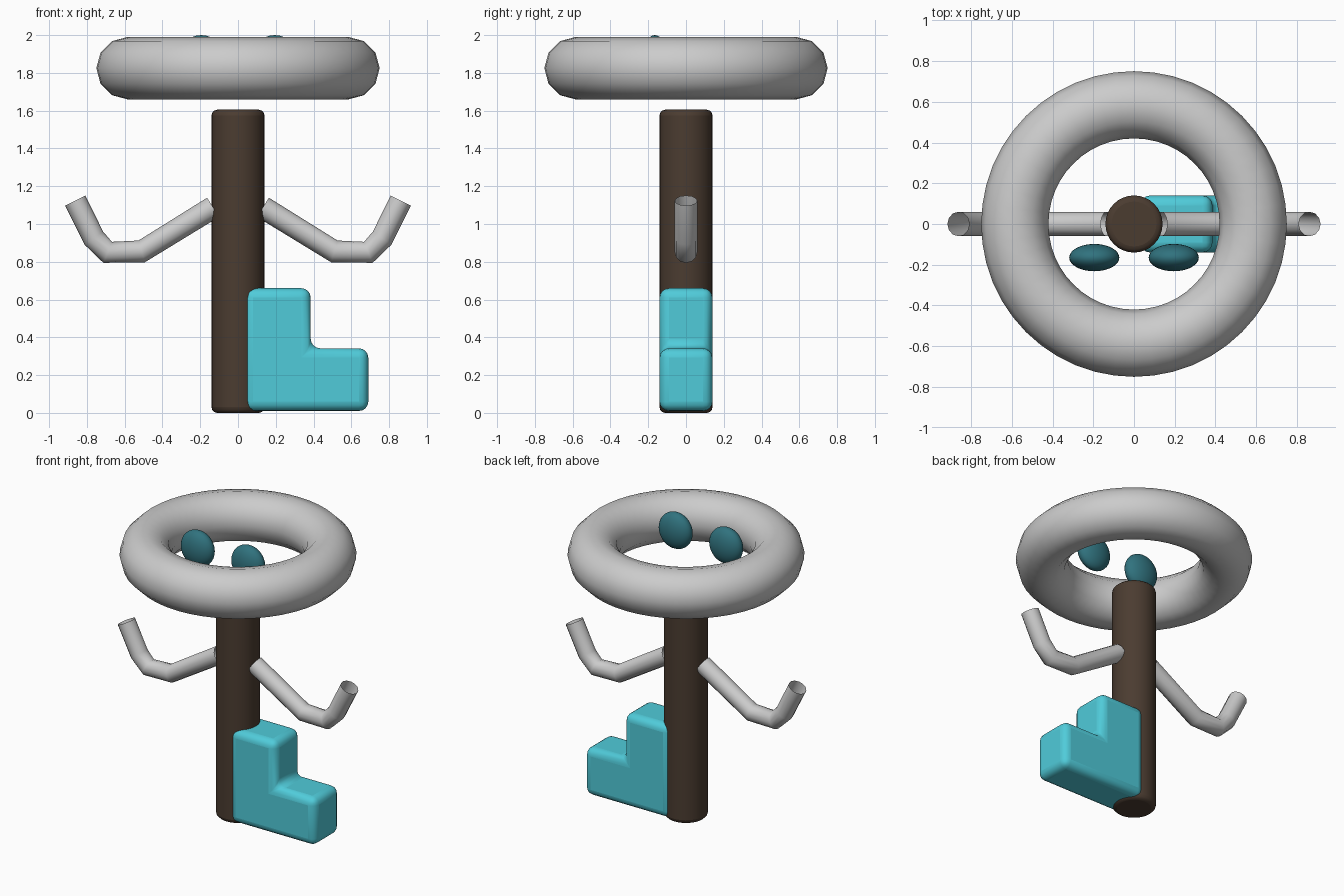
import bpy, bmesh, math

if "Cube" in bpy.data.objects:
    bpy.data.objects.remove(bpy.data.objects["Cube"])


def colour(obj, name, rgb):
    mat = bpy.data.materials.get(name) or bpy.data.materials.new(name)
    mat.diffuse_color = (*rgb, 1)
    mat.use_nodes = True
    mat.node_tree.nodes["Principled BSDF"].inputs["Base Color"].default_value = mat.diffuse_color
    obj.data.materials.append(mat)


def bevel(obj, width, segments):
    mod = obj.modifiers.new("rounding", "BEVEL")
    mod.width = width
    mod.segments = segments
    mod.limit_method = "ANGLE"
    mod.angle_limit = math.radians(40)


def smooth(obj, angle=40):
    bpy.ops.object.select_all(action="DESELECT")
    obj.select_set(True)
    bpy.context.view_layer.objects.active = obj
    bpy.ops.object.shade_smooth_by_angle(angle=math.radians(angle))


# Body: upright cylinder with softened rims
bpy.ops.mesh.primitive_cylinder_add(vertices=32, radius=0.14, depth=1.605, location=(0, 0, 0.8025))
body = bpy.context.object
body.name = "body"
colour(body, "brown", (0.07, 0.045, 0.03))
bevel(body, 0.03, 3)
smooth(body)

# Ring floating above the body
bpy.ops.mesh.primitive_torus_add(major_segments=48, minor_segments=12, major_radius=0.585,
                                 minor_radius=0.165, location=(0, 0, 1.825))
ring = bpy.context.object
ring.name = "ring"
smooth(ring)

# Eyes: flattened spheres inside the ring
for side, label in ((-1, "left"), (1, "right")):
    bpy.ops.mesh.primitive_uv_sphere_add(segments=32, ring_count=16, radius=1,
                                         location=(side * 0.195, -0.165, 1.875))
    eye = bpy.context.object
    eye.name = label + "_eye"
    eye.scale = (0.123, 0.067, 0.125)
    colour(eye, "dark_teal", (0.03, 0.17, 0.21))
    smooth(eye)

# Arms: open-ended bent tubes
arm_path = [(0.132, 1.088), (0.51, 0.855), (0.69, 0.85), (0.763, 0.925), (0.862, 1.124)]
for side, label in ((-1, "left"), (1, "right")):
    curve = bpy.data.curves.new(label + "_arm", "CURVE")
    curve.dimensions = "3D"
    curve.fill_mode = "FULL"
    curve.bevel_depth = 0.06
    curve.bevel_resolution = 4
    spline = curve.splines.new("POLY")
    spline.points.add(len(arm_path) - 1)
    for point, (x, z) in zip(spline.points, arm_path):
        point.co = (side * x, 0, z, 1)
    arm = bpy.data.objects.new(label + "_arm", curve)
    bpy.context.collection.objects.link(arm)

# Boot: L-shaped profile extruded across y, all edges rounded
boot_profile = [(0.03, 0.01), (0.69, 0.01), (0.69, 0.342), (0.385, 0.342), (0.385, 0.66), (0.03, 0.66)]
bm = bmesh.new()
face = bm.faces.new([bm.verts.new((x, -0.14, z)) for x, z in boot_profile])
extruded = bmesh.ops.extrude_face_region(bm, geom=[face])
bmesh.ops.translate(bm, vec=(0, 0.28, 0),
                    verts=[g for g in extruded["geom"] if isinstance(g, bmesh.types.BMVert)])
bmesh.ops.recalc_face_normals(bm, faces=bm.faces)
mesh = bpy.data.meshes.new("boot")
bm.to_mesh(mesh)
bm.free()
boot = bpy.data.objects.new("boot", mesh)
bpy.context.collection.objects.link(boot)
colour(boot, "cyan", (0.08, 0.6, 0.7))
bevel(boot, 0.05, 4)
smooth(boot)
